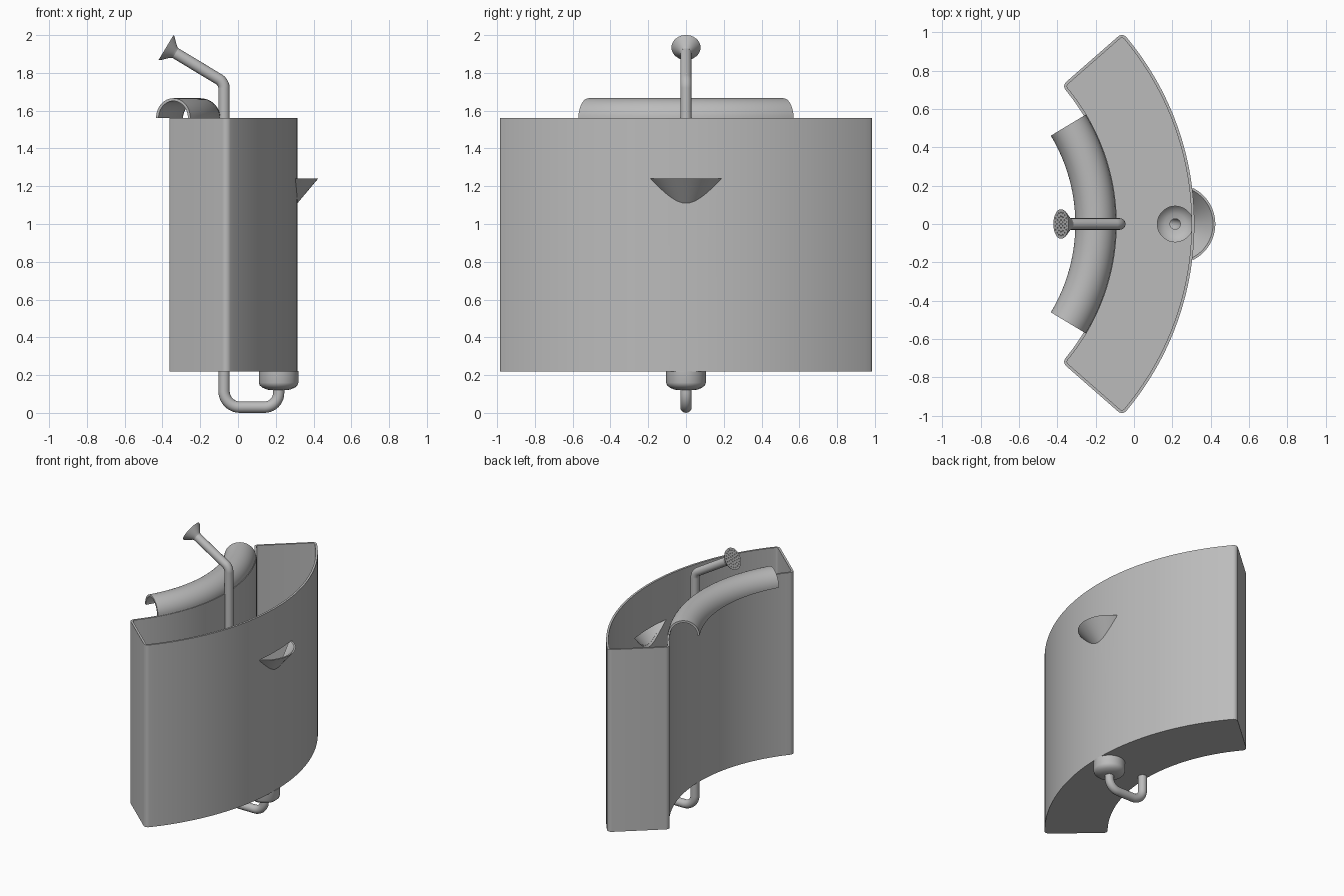
import bpy, bmesh, math
from mathutils import Vector, Matrix

cube = bpy.data.objects.get("Cube")
if cube:
    bpy.data.objects.remove(cube, do_unlink=True)

grey = bpy.data.materials.new("plain grey")
grey.use_nodes = True
grey.diffuse_color = (0.5, 0.5, 0.5, 1)
grey.node_tree.nodes["Principled BSDF"].inputs["Base Color"].default_value = (0.5, 0.5, 0.5, 1)

ARC_X = -1.2                    # centre of the curved plan
R_IN, R_OUT = 1.095, 1.515      # concave and convex wall radii
END = math.radians(41.2)        # half angle of the tank
Z0, Z1, WALL = 0.22, 1.56, 0.015
PIPE_X, DRAIN_X, PIPE_R = -0.074, 0.215, 0.03


def activate(obj):
    bpy.ops.object.select_all(action='DESELECT')
    obj.select_set(True)
    bpy.context.view_layer.objects.active = obj


def smooth(obj):
    activate(obj)
    bpy.ops.object.shade_smooth_by_angle(angle=math.radians(35))


def loft(name, loops, finish=True):
    """Skin closed loops of equal length and cap both ends."""
    bm = bmesh.new()
    rings = [[bm.verts.new(p) for p in loop] for loop in loops]
    n = len(rings[0])
    for a, b in zip(rings, rings[1:]):
        for i in range(n):
            j = (i + 1) % n
            bm.faces.new((a[i], a[j], b[j], b[i]))
    bm.faces.new(rings[0])
    bm.faces.new(rings[-1])
    bmesh.ops.recalc_face_normals(bm, faces=bm.faces)
    mesh = bpy.data.meshes.new(name)
    bm.to_mesh(mesh)
    bm.free()
    obj = bpy.data.objects.new(name, mesh)
    bpy.context.collection.objects.link(obj)
    mesh.materials.append(grey)
    if finish:
        smooth(obj)
    return obj


def circle(r, z, x=0, y=0, n=48):
    return [(x + r * math.cos(k * math.tau / n), y + r * math.sin(k * math.tau / n), z)
            for k in range(n)]


def cut(obj, cutter):
    mod = obj.modifiers.new("cut", 'BOOLEAN')
    mod.operation, mod.solver, mod.object = 'DIFFERENCE', 'EXACT', cutter
    activate(obj)
    bpy.ops.object.modifier_apply(modifier=mod.name)
    bpy.data.objects.remove(cutter, do_unlink=True)


def polar(r, a):
    return Vector((ARC_X + r * math.cos(a), r * math.sin(a)))


def outline(inset, z, corner):
    """Curved plan with rounded corners, moved inward by inset."""
    r_in, r_out, c = R_IN + inset, R_OUT - inset, corner - inset
    pts = []

    def fillet(r, a, start):
        mid = polar(r, a)
        for k in range(7):
            t = start + k / 6 * math.pi / 2
            pts.append(mid + c * Vector((math.cos(t), math.sin(t))))

    a_out = END - math.asin(corner / (R_OUT - corner))
    a_in = END - math.asin(corner / (R_IN + corner))
    steps = 64
    pts += [polar(r_out, a_out * (2 * k / steps - 1)) for k in range(1, steps)]
    fillet(R_OUT - corner, a_out, a_out)
    fillet(R_IN + corner, a_in, a_in + math.pi / 2)
    pts += [polar(r_in, a_in * (1 - 2 * k / steps)) for k in range(1, steps)]
    fillet(R_IN + corner, -a_in, math.pi - a_in)
    fillet(R_OUT - corner, -a_out, 1.5 * math.pi - a_out)
    return [(p.x, p.y, z) for p in pts]


# Open tank with a thin wall
tank = loft("tank", [outline(0, Z0, 0.03), outline(0, Z1, 0.03),
                     outline(WALL, Z1, 0.03), outline(WALL, Z0 + WALL, 0.03)], False)

# Overflow spout: the part of an upright cone that lies outside the wall
LIP_R, LIP_Z, SLOPE, THICK = 0.209, 1.24, 1.19, 0.012
cut(tank, loft("spout_cutter", [circle(0.002, LIP_Z - 0.197 * SLOPE, DRAIN_X),
                                circle(LIP_R - THICK, LIP_Z, DRAIN_X)], False))
cut(tank, loft("drain_cutter", [circle(0.093, Z0 - 0.05, DRAIN_X),
                                circle(0.093, Z0 + 0.05, DRAIN_X)], False))
smooth(tank)

sections = []
reach = DRAIN_X - ARC_X
for k in range(41):
    t = math.radians(64) * (k / 20 - 1)
    start = -reach * math.cos(t) + math.sqrt((R_OUT - 0.004) ** 2 - (reach * math.sin(t)) ** 2)
    start = min(start, LIP_R - 0.001)
    inner = max(start, LIP_R - THICK)
    low = LIP_Z - (LIP_R - start) * SLOPE
    section = [(LIP_R, LIP_Z), (inner, LIP_Z),
               (start, min(LIP_Z, low + THICK * SLOPE)), (start, low)]
    sections.append([(DRAIN_X + r * math.cos(t), r * math.sin(t), z) for r, z in section])
loft("overflow_spout", sections)

# Half-round rail over the concave wall
rail = []
for k in range(41):
    a = math.radians(31) * (k / 20 - 1)
    arc = [(r, s * math.pi / 24) for r, order in ((0.106, range(25)), (0.091, range(24, -1, -1)))
           for s in order]
    loop = []
    for r, t in arc:
        p = polar(1.0 + r * math.cos(t), a)
        loop.append((p.x, p.y, Z1 + r * math.sin(t)))
    rail.append(loop)
loft("half_round_rail", rail)

# Drain bowl below the floor, open through its middle
bowl = [(0.03, 0.12), (0.06, 0.123), (0.085, 0.133), (0.1, 0.146), (0.105, 0.16), (0.105, 0.222),
        (0.093, 0.222), (0.093, 0.165), (0.08, 0.15), (0.055, 0.137), (0.027, 0.132)]
rings = [[(DRAIN_X + r * math.cos(a), r * math.sin(a), z) for r, z in bowl]
         for a in (k * math.tau / 48 for k in range(49))]
drain = loft("drain_bowl", rings, False)
bm = bmesh.new()
bm.from_mesh(drain.data)
bmesh.ops.delete(bm, geom=[f for f in bm.faces if len(f.verts) > 4], context='FACES_ONLY')
bmesh.ops.remove_doubles(bm, verts=bm.verts, dist=0.0001)
bmesh.ops.recalc_face_normals(bm, faces=bm.faces)
bm.to_mesh(drain.data)
bm.free()
smooth(drain)

# Bent pipe from the drain, up through the tank, to the spray head
aim = Vector((-math.cos(math.radians(31)), 0, math.sin(math.radians(31))))
elbow = Vector((PIPE_X, 0, 1.75))
tip = elbow + aim * 0.30
corners = [(Vector((DRAIN_X, 0, 0.13)), 0), (Vector((DRAIN_X, 0, PIPE_R)), 0.075),
           (Vector((PIPE_X, 0, PIPE_R)), 0.085), (elbow, 0.03), (tip + aim * 0.02, 0)]
path = [corners[0][0]]
for k in range(1, len(corners) - 1):
    p, trim = corners[k]
    a = p + (corners[k - 1][0] - p).normalized() * trim
    b = p + (corners[k + 1][0] - p).normalized() * trim
    for s in range(11):
        u = s / 10
        w = 4 / 3 * (math.sqrt(2) - 1)
        c, d = a.lerp(p, w), b.lerp(p, w)
        path.append((1 - u) ** 3 * a + 3 * u * (1 - u) ** 2 * c
                    + 3 * u * u * (1 - u) * d + u ** 3 * b)
path.append(corners[-1][0])
curve = bpy.data.curves.new("pipe", 'CURVE')
curve.dimensions = '3D'
curve.bevel_depth, curve.bevel_resolution = PIPE_R, 6
spline = curve.splines.new('POLY')
spline.points.add(len(path) - 1)
for point, co in zip(spline.points, path):
    point.co = (*co, 1)
pipe = bpy.data.objects.new("pipe", curve)
bpy.context.collection.objects.link(pipe)
curve.materials.append(grey)
activate(pipe)
bpy.ops.object.convert(target='MESH')
smooth(bpy.context.object)

# Flared spray head with a perforated face
head = loft("spray_head", [circle(PIPE_R, 0), circle(0.036, 0.012), circle(0.073, 0.05),
                           circle(0.077, 0.058)], False)
for ring in range(4):
    count = max(1, ring * 6)
    for k in range(count):
        a = k * math.tau / count
        x, y = ring * 0.02 * math.cos(a), ring * 0.02 * math.sin(a)
        cut(head, loft("hole_cutter", [circle(0.004, 0.046, x, y, 8),
                                       circle(0.004, 0.08, x, y, 8)], False))
head.data.transform(Matrix.Translation(tip) @ aim.to_track_quat('Z', 'Y').to_matrix().to_4x4())
smooth(head)
